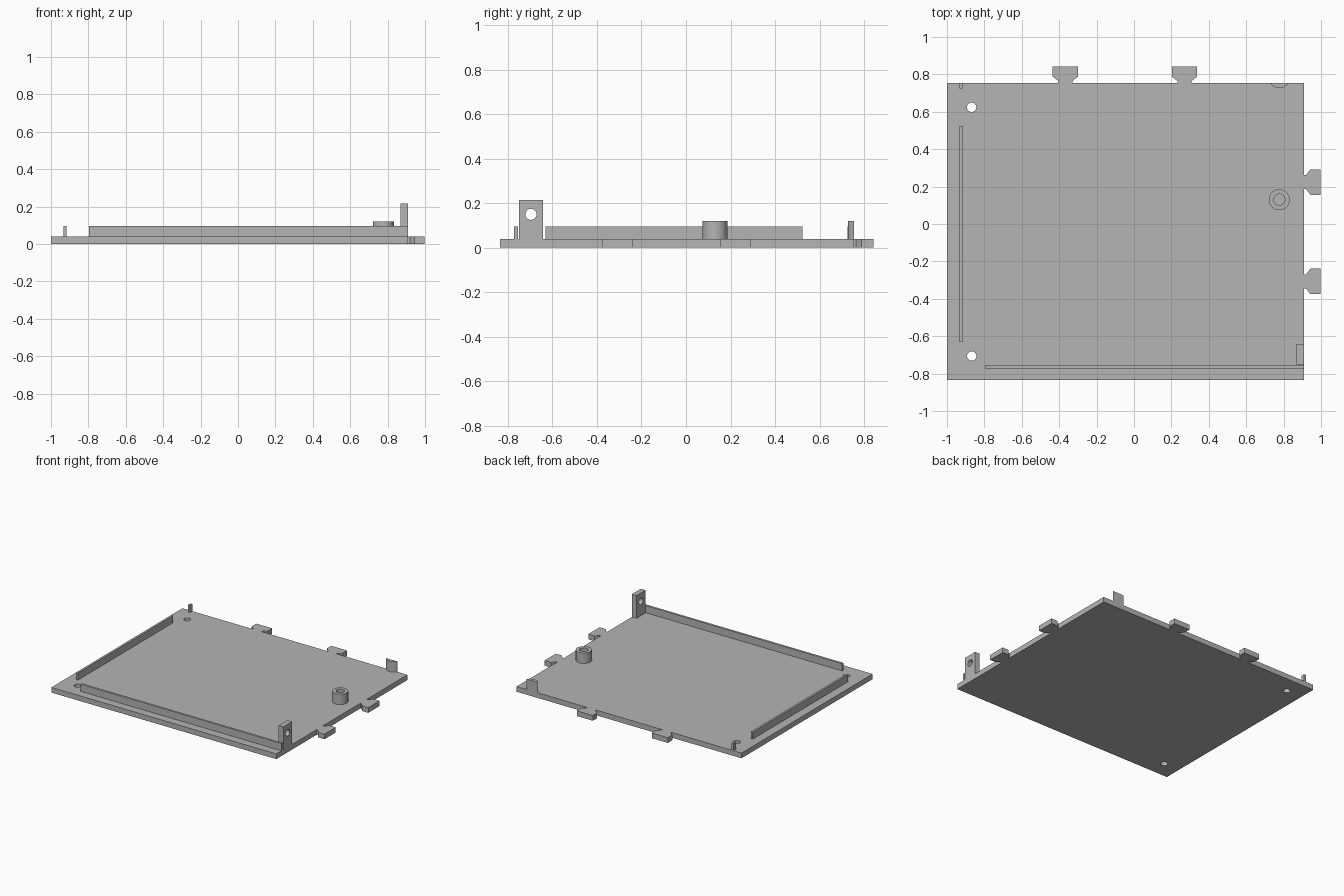
import bpy, bmesh, math
from mathutils import Vector

cube = bpy.data.objects.get("Cube")
if cube:
    bpy.data.objects.remove(cube)

GREY = (0.46, 0.46, 0.46, 1)
grey = bpy.data.materials.new("plain grey")
grey.use_nodes = True
grey.diffuse_color = GREY
grey.node_tree.nodes["Principled BSDF"].inputs["Base Color"].default_value = GREY

# Plate outline and shared heights
X0, X1, Y0, Y1 = -1.0, 0.91, -0.835, 0.755
TOP, RIB_TOP, POST_TOP = 0.04, 0.095, 0.12


def rect(x0, x1, y0, y1):
    return [(x0, y0), (x1, y0), (x1, y1), (x0, y1)]


def arc(cx, cy, r, start=0.0, end=math.tau, n=40):
    steps = n if end - start >= math.tau else n - 1
    return [(cx + r * math.cos(start + (end - start) * i / steps),
             cy + r * math.sin(start + (end - start) * i / steps)) for i in range(n)]


def solid(name, loops, low, high, along_x=False):
    """Extrude an outline (first loop) with holes (other loops) along z or x."""
    def place(u, v, w):
        return Vector((w, u, v)) if along_x else Vector((u, v, w))
    bm = bmesh.new()
    edges = []
    for loop in loops:
        verts = [bm.verts.new(place(u, v, low)) for u, v in loop]
        edges += [bm.edges.new((a, b)) for a, b in zip(verts, verts[1:] + verts[:1])]
    if len(loops) == 1:
        bm.faces.new(verts)
    else:
        bmesh.ops.triangle_fill(bm, use_beauty=True, use_dissolve=False, edges=edges)
    result = bmesh.ops.extrude_face_region(bm, geom=bm.faces[:])
    moved = [g for g in result["geom"] if isinstance(g, bmesh.types.BMVert)]
    bmesh.ops.translate(bm, verts=moved, vec=place(0, 0, high - low))
    bmesh.ops.recalc_face_normals(bm, faces=bm.faces[:])
    mesh = bpy.data.meshes.new(name)
    bm.to_mesh(mesh)
    bm.free()
    mesh.materials.append(grey)
    obj = bpy.data.objects.new(name, mesh)
    bpy.context.collection.objects.link(obj)
    bpy.ops.object.select_all(action="DESELECT")
    obj.select_set(True)
    bpy.context.view_layer.objects.active = obj
    bpy.ops.object.shade_smooth_by_angle(angle=math.radians(30))
    return obj


# Joining tab: narrow neck flaring to a wide head, as (offset along edge, distance out)
half_tab = [(0.038, 0), (0.038, 0.01), (0.068, 0.033), (0.068, 0.087)]
tab = half_tab + [(-s, d) for s, d in reversed(half_tab)]

# Base plate with tabs on the left and back edges, and two screw holes
outline = [(X0, Y0), (X1, Y0)]
for centre in (-0.307, 0.224):
    outline += [(X1 + d, centre - s) for s, d in tab]
outline.append((X1, Y1))
for centre in (0.27, -0.367):
    outline += [(centre + s, Y1 + d) for s, d in tab]
outline.append((X0, Y1))
holes = [arc(-0.868, y, 0.025) for y in (-0.706, 0.624)]
solid("base_plate", [outline] + holes, 0, TOP)

# Upright ribs
solid("front_rib", [rect(-0.797, X1, -0.772, -0.755)], TOP, RIB_TOP)
solid("right_rib", [rect(-0.933, -0.917, -0.632, 0.524)], TOP, RIB_TOP)
solid("right_rib_end", [rect(-0.933, -0.917, 0.725, Y1)], TOP, RIB_TOP)

# Corner bracket with a cross hole
solid("corner_bracket", [rect(-0.75, -0.642, TOP, 0.215), arc(-0.697, 0.15, 0.025)],
      0.87, X1, along_x=True)

# Hollow standoff, and a second post cut off by the back edge
solid("standoff", [arc(0.777, 0.13, 0.056), arc(0.777, 0.13, 0.03)], TOP, POST_TOP)
radius, back_y = 0.056, 0.783
lean = math.asin((back_y - Y1) / radius)
solid("back_post", [arc(0.777, back_y, radius, math.pi + lean, math.tau - lean, 20)],
      TOP, POST_TOP)
